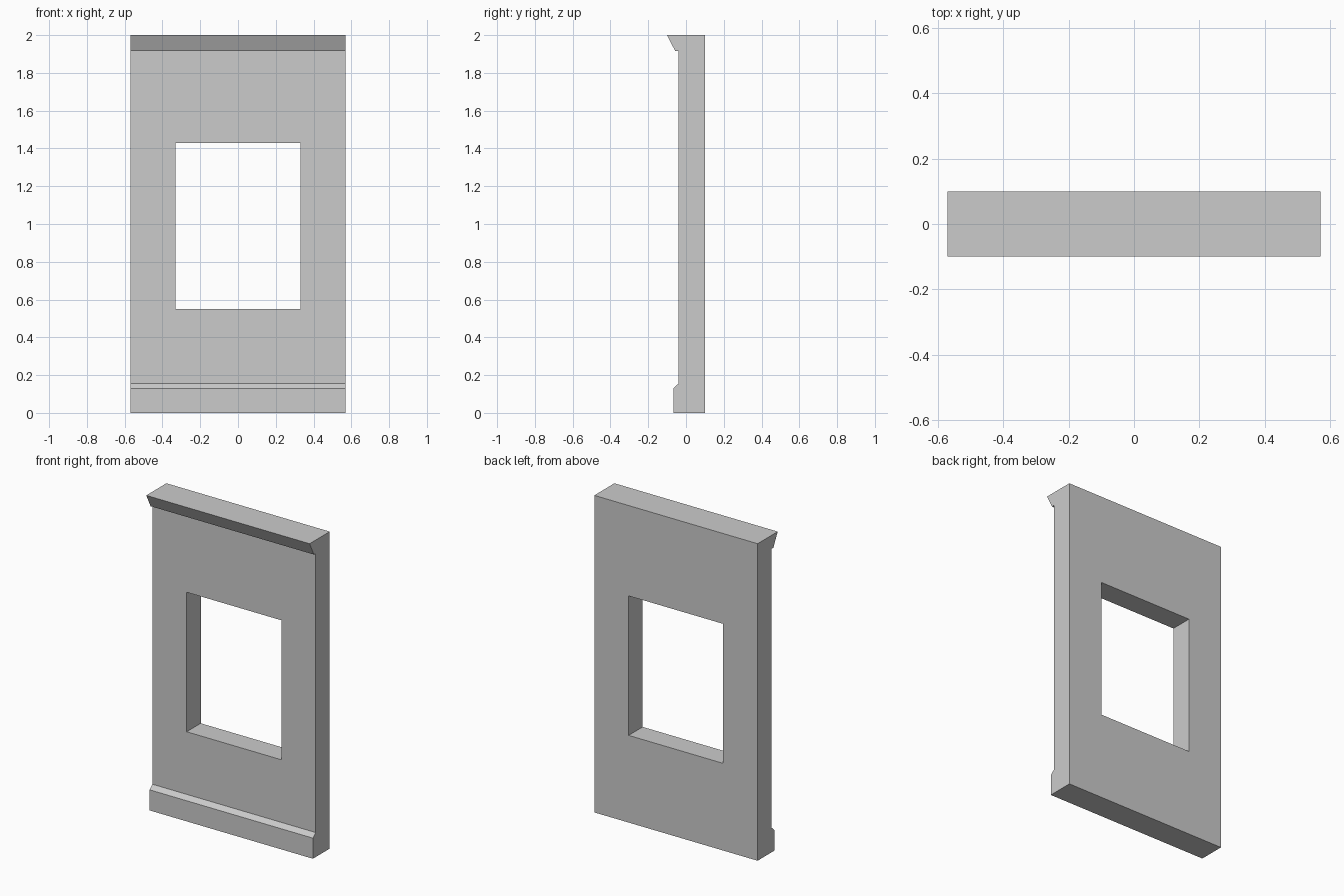
import bpy, bmesh

if "Cube" in bpy.data.objects:
    bpy.data.objects.remove(bpy.data.objects["Cube"])

HALF_W = 0.57


def extruded_profile(name, profile, half_width):
    """Sweep a closed (y, z) profile along x, centred on x = 0."""
    bm = bmesh.new()
    face = bm.faces.new([bm.verts.new((-half_width, y, z)) for y, z in profile])
    swept = bmesh.ops.extrude_face_region(bm, geom=[face])["geom"]
    moved = [g for g in swept if isinstance(g, bmesh.types.BMVert)]
    bmesh.ops.translate(bm, verts=moved, vec=(2 * half_width, 0, 0))
    bmesh.ops.recalc_face_normals(bm, faces=bm.faces)
    mesh = bpy.data.meshes.new(name)
    bm.to_mesh(mesh)
    bm.free()
    obj = bpy.data.objects.new(name, mesh)
    bpy.context.collection.objects.link(obj)
    return obj


# Wall panel: chamfered skirting at the bottom, sloped cornice at the top
wall = extruded_profile("window_wall", [
    (0.10, 0.0), (0.10, 2.0),
    (-0.10, 2.0), (-0.057, 1.915), (-0.04, 1.915),
    (-0.04, 0.155), (-0.067, 0.13), (-0.067, 0.0),
], HALF_W)

# Window opening cut straight through
cutter = extruded_profile("window_cutter", [
    (-0.3, 0.55), (0.3, 0.55), (0.3, 1.43), (-0.3, 1.43),
], 0.33)
cutter.hide_render = True

opening = wall.modifiers.new("window_opening", "BOOLEAN")
opening.operation = "DIFFERENCE"
opening.solver = "EXACT"
opening.object = cutter
bpy.context.view_layer.objects.active = wall
wall.select_set(True)
bpy.ops.object.modifier_apply(modifier=opening.name)
bpy.data.objects.remove(cutter)
